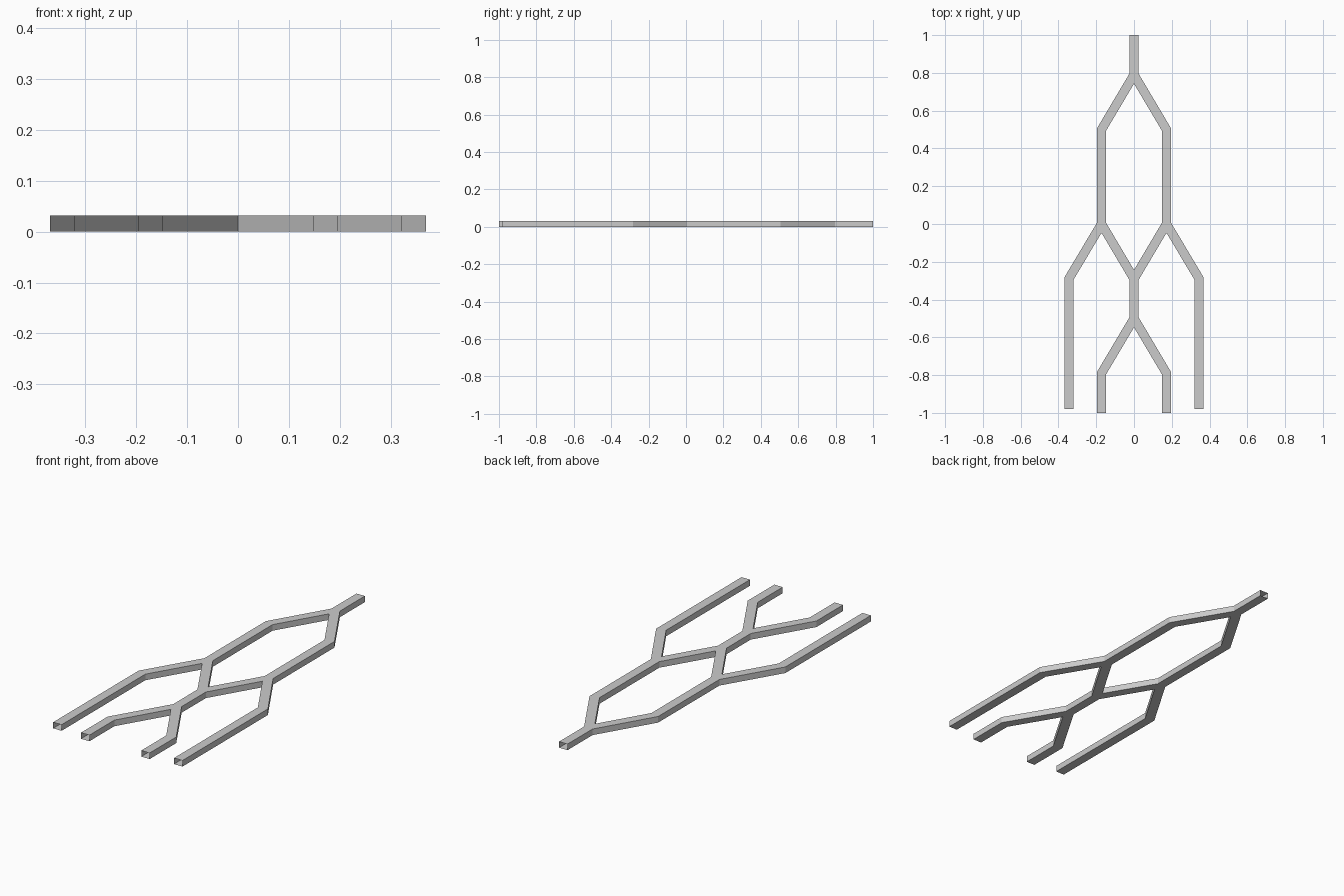
import bpy, bmesh, math

if "Cube" in bpy.data.objects:
    bpy.data.objects.remove(bpy.data.objects["Cube"])

H = 0.024            # half width of a channel
Z0, Z1 = 0.0, 0.0315  # floor and roof heights

# Centre lines of the branching channel network (right half, then mirrored)
half_lines = [
    [(0, 1), (0, .79), (.172, .5), (.172, 0), (.345, -.29), (.345, -.98)],
    [(.172, 0), (0, -.29), (0, -.5), (.172, -.79), (.172, -1)],
]
links = {}
for line in half_lines:
    for s in (1, -1):
        pts = [(s * x + 0.0, y) for x, y in line]
        for a, b in zip(pts, pts[1:]):
            links.setdefault(a, set()).add(b)
            links.setdefault(b, set()).add(a)

bm = bmesh.new()


def post(x, y):
    """Floor and roof vertex at one plan position."""
    return bm.verts.new((x, y, Z0)), bm.verts.new((x, y, Z1))


# Mitred corners around each junction
left, right = {}, {}
for n, nbrs in links.items():
    ring = sorted((math.atan2(m[1] - n[1], m[0] - n[0]), m) for m in nbrs)
    if len(ring) == 1:
        a, m = ring[0]
        dx, dy = -math.sin(a) * H, math.cos(a) * H
        left[n, m] = post(n[0] + dx, n[1] + dy)
        right[n, m] = post(n[0] - dx, n[1] - dy)
        continue
    corners = []
    for i, (a, m) in enumerate(ring):
        b, k = ring[(i + 1) % len(ring)]
        w = ((b - a) % math.tau) / 2
        r = H / math.sin(w)
        c = post(n[0] + r * math.cos(a + w), n[1] + r * math.sin(a + w))
        left[n, m] = right[n, k] = c
        corners.append(c)
    if len(corners) > 2:
        bm.faces.new([c[1] for c in corners])
        bm.faces.new([c[0] for c in reversed(corners)])

# Hollow rectangular tube along each link, open at the free ends
for n, nbrs in links.items():
    for m in nbrs:
        if n < m:
            a, b = right[n, m], left[m, n]
            c, d = right[m, n], left[n, m]
            bm.faces.new((a[1], b[1], c[1], d[1]))
            bm.faces.new((d[0], c[0], b[0], a[0]))
            bm.faces.new((a[0], b[0], b[1], a[1]))
            bm.faces.new((c[0], d[0], d[1], c[1]))

bmesh.ops.recalc_face_normals(bm, faces=bm.faces)
mesh = bpy.data.meshes.new("channel_network")
bm.to_mesh(mesh)
bm.free()
obj = bpy.data.objects.new("channel_network", mesh)
bpy.context.collection.objects.link(obj)
